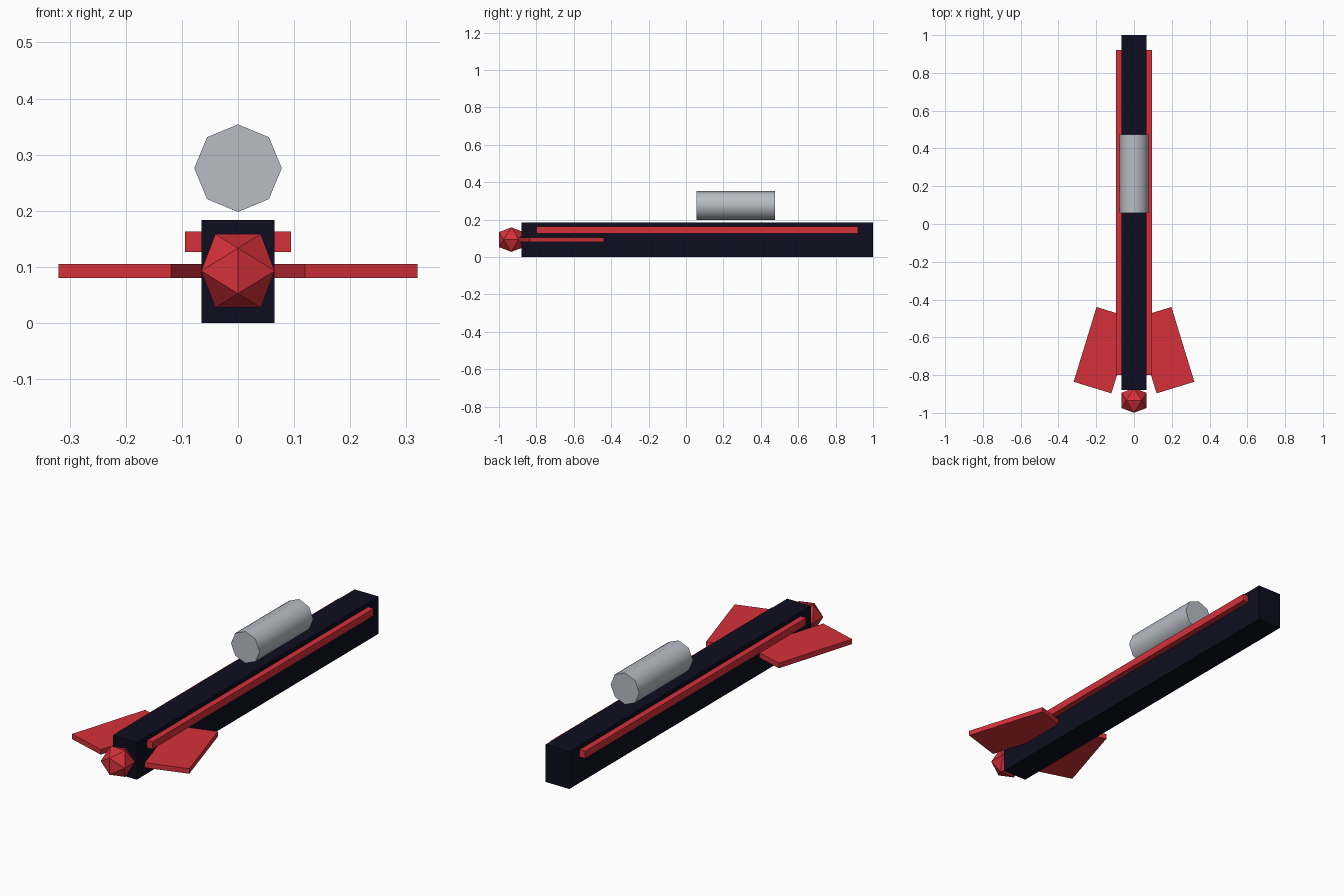
import bpy, bmesh, math
from mathutils import Matrix, Vector

cube = bpy.data.objects.get("Cube")
if cube:
    bpy.data.objects.remove(cube, do_unlink=True)


def material(name, rgb):
    m = bpy.data.materials.new(name)
    m.use_nodes = True
    m.diffuse_color = (*rgb, 1)
    m.node_tree.nodes["Principled BSDF"].inputs["Base Color"].default_value = (*rgb, 1)
    return m


navy = material("dark navy", (0.004, 0.004, 0.014))
red = material("red", (0.66, 0.03, 0.041))
grey = material("light grey", (0.48, 0.51, 0.56))


def finish(name, bm, mat):
    bmesh.ops.recalc_face_normals(bm, faces=bm.faces)
    mesh = bpy.data.meshes.new(name)
    bm.to_mesh(mesh)
    bm.free()
    mesh.materials.append(mat)
    obj = bpy.data.objects.new(name, mesh)
    bpy.context.collection.objects.link(obj)
    return obj


def box(name, centre, size, mat, turn=0):
    bm = bmesh.new()
    place = (Matrix.Translation(centre) @ Matrix.Rotation(turn, 4, "Z")
             @ Matrix.Diagonal((*size, 1)))
    bmesh.ops.create_cube(bm, size=1, matrix=place)
    return finish(name, bm, mat)


# Long rectangular body
box("body", (0, 0.06, 0.092), (0.13, 1.88, 0.184), navy)

# Side rails and swept fins, mirrored left and right
for side, label in ((1, "left"), (-1, "right")):
    box(label + "_rail", (side * 0.0645, 0.06, 0.145), (0.06, 1.72, 0.036), red)
    box(label + "_fin", (side * 0.159, -0.668, 0.0925), (0.209, 0.414, 0.025),
        red, turn=side * 0.297)

# Icosahedral nose: three golden rectangles wrapped in a hull
long_half = 0.0655
short_half = long_half / ((1 + math.sqrt(5)) / 2)
nose_centre = Vector((0, -0.934, 0.093))
bm = bmesh.new()
for a in (-short_half, short_half):
    for b in (-long_half, long_half):
        for corner in ((a, 0, b), (b, a, 0), (0, b, a)):
            bm.verts.new(nose_centre + Vector(corner))
bmesh.ops.convex_hull(bm, input=bm.verts)
finish("nose", bm, red)

# Eight-sided tube floating above the body, smooth round the side
bm = bmesh.new()
bmesh.ops.create_cone(bm, cap_ends=True, segments=8, radius1=0.078, radius2=0.078,
                      depth=0.418, matrix=Matrix.Translation((0, 0.266, 0.276))
                      @ Matrix.Rotation(math.pi / 2, 4, "X"))
tube = finish("top_tube", bm, grey)
bpy.ops.object.select_all(action="DESELECT")
tube.select_set(True)
bpy.context.view_layer.objects.active = tube
bpy.ops.object.shade_smooth_by_angle(angle=math.radians(50))
